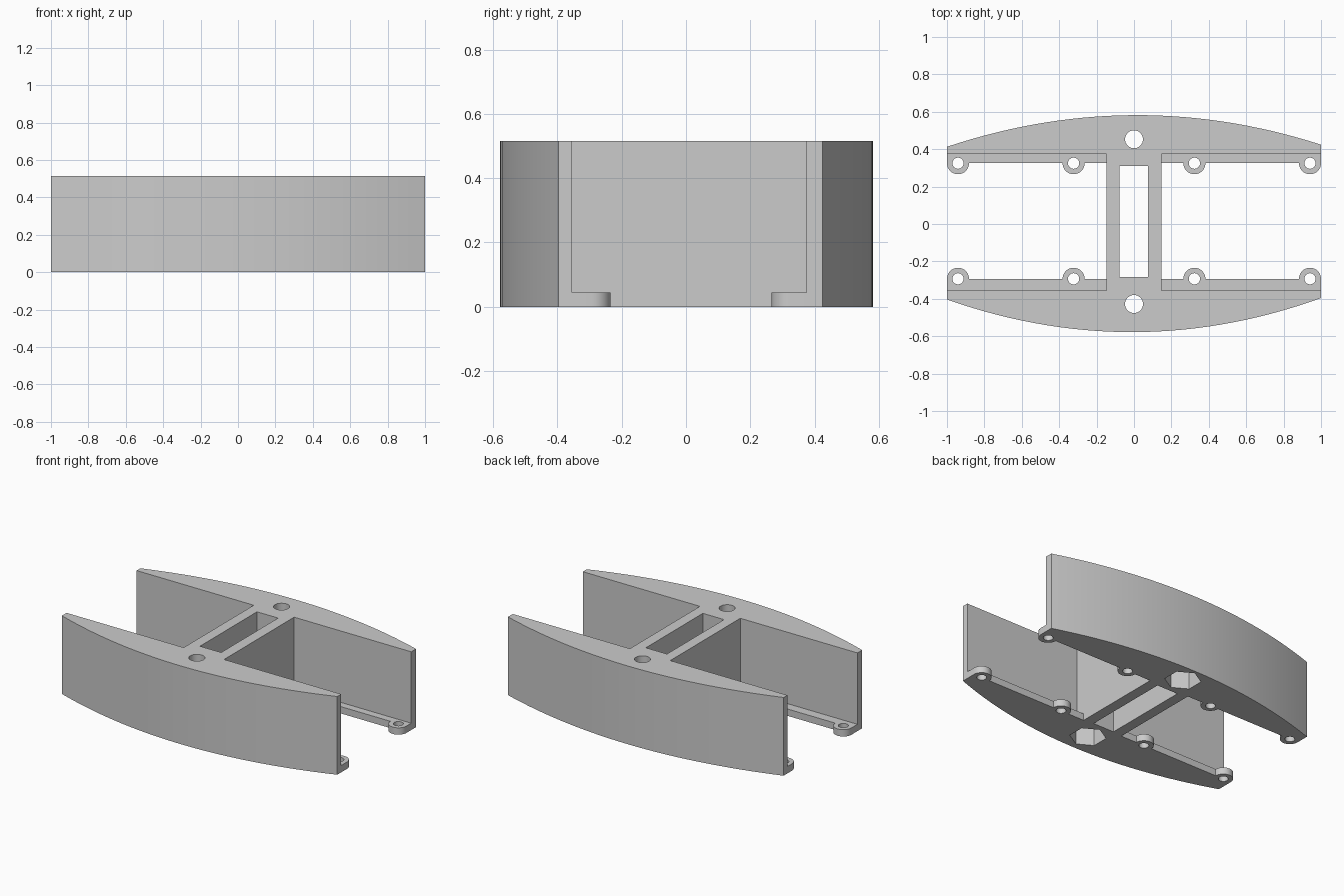
import bpy, bmesh, math

cube = bpy.data.objects.get("Cube")
if cube:
    bpy.data.objects.remove(cube, do_unlink=True)

HEIGHT, LIP_H = 0.515, 0.045
WEB = 0.147            # half width of the central web
TAB_R, SCREW_R = 0.059, 0.03
TAB_X = (0.323, 0.941)
SEGS = 30

grey = bpy.data.materials.new("plain grey")
grey.use_nodes = True
colour = (0.6, 0.6, 0.6, 1)
grey.diffuse_color = colour
grey.node_tree.nodes["Principled BSDF"].inputs["Base Color"].default_value = colour


def prism(name, outline, z0, z1):
    """Extrude a flat outline from z0 to z1."""
    bm = bmesh.new()
    face = bm.faces.new([bm.verts.new((x, y, z0)) for x, y in outline])
    res = bmesh.ops.extrude_face_region(bm, geom=[face])
    top = [v for v in res["geom"] if isinstance(v, bmesh.types.BMVert)]
    bmesh.ops.translate(bm, verts=top, vec=(0, 0, z1 - z0))
    bmesh.ops.recalc_face_normals(bm, faces=bm.faces)
    mesh = bpy.data.meshes.new(name)
    bm.to_mesh(mesh)
    bm.free()
    mesh.materials.append(grey)
    obj = bpy.data.objects.new(name, mesh)
    bpy.context.collection.objects.link(obj)
    return obj


def ring(cx, cy, r, n, turn=0.0):
    return [(cx + r * math.cos(turn + math.tau * i / n),
             cy + r * math.sin(turn + math.tau * i / n)) for i in range(n)]


def activate(obj):
    bpy.ops.object.select_all(action='DESELECT')
    obj.select_set(True)
    bpy.context.view_layer.objects.active = obj


def cut(obj, outline, z0, z1):
    """Subtract a prism and discard the cutter."""
    cutter = prism("cutter", outline, z0, z1)
    cutter.hide_render = True
    mod = obj.modifiers.new("cut", 'BOOLEAN')
    mod.operation, mod.solver, mod.object = 'DIFFERENCE', 'EXACT', cutter
    activate(obj)
    bpy.ops.object.modifier_apply(modifier=mod.name)
    bpy.data.objects.remove(cutter, do_unlink=True)


def smooth(obj):
    activate(obj)
    bpy.ops.object.shade_smooth_by_angle(angle=math.radians(30))


def bow(peak, bend, shift):
    """Shallow arc running from x = -1 to x = 1."""
    xs = [2 * i / SEGS - 1 for i in range(SEGS + 1)]
    return [(x, peak - bend * (x - shift) ** 2) for x in xs]


# Body: two bowed side walls joined by the central web
BACK, FRONT = 0.374, -0.355
outline = bow(0.582, 0.1635, 0.017)[::-1]
outline += [(-1, BACK), (-WEB, BACK), (-WEB, FRONT), (-1, FRONT)]
outline += bow(-0.578, -0.178, -0.011)
outline += [(1, FRONT), (WEB, FRONT), (WEB, BACK), (1, BACK)]
body = prism("bowed_body", outline, 0, HEIGHT)

# Slot through the web
cut(body, [(-0.078, -0.284), (0.076, -0.284), (0.076, 0.309), (-0.078, 0.309)],
    -0.1, HEIGHT + 0.1)

# Bolt holes with hexagonal nut pockets underneath
for y in (0.453, -0.428):
    cut(body, ring(0, y, 0.048, 32), -0.1, HEIGHT + 0.1)
    cut(body, ring(0, y, 0.11, 6, math.pi / 2), -0.1, 0.26)
smooth(body)

# Low lips with rounded screw tabs along the inner walls
for end, wall, edge in (("back", BACK, 0.325), ("front", FRONT, -0.293)):
    inward = -1 if end == "back" else 1
    for side, s in (("left", 1), ("right", -1)):
        pts = [(s, wall), (s * WEB, wall), (s * WEB, edge)]
        for cx in TAB_X:
            for i in range(17):
                a = math.pi * (1 - i / 16)
                pts.append((s * (cx + TAB_R * math.cos(a)),
                            edge + inward * TAB_R * math.sin(a)))
        lip = prism(f"{end}_{side}_lip", pts, 0, LIP_H)
        for cx in TAB_X:
            cut(lip, ring(s * cx, edge, SCREW_R, 24), -0.1, LIP_H + 0.1)
        smooth(lip)
